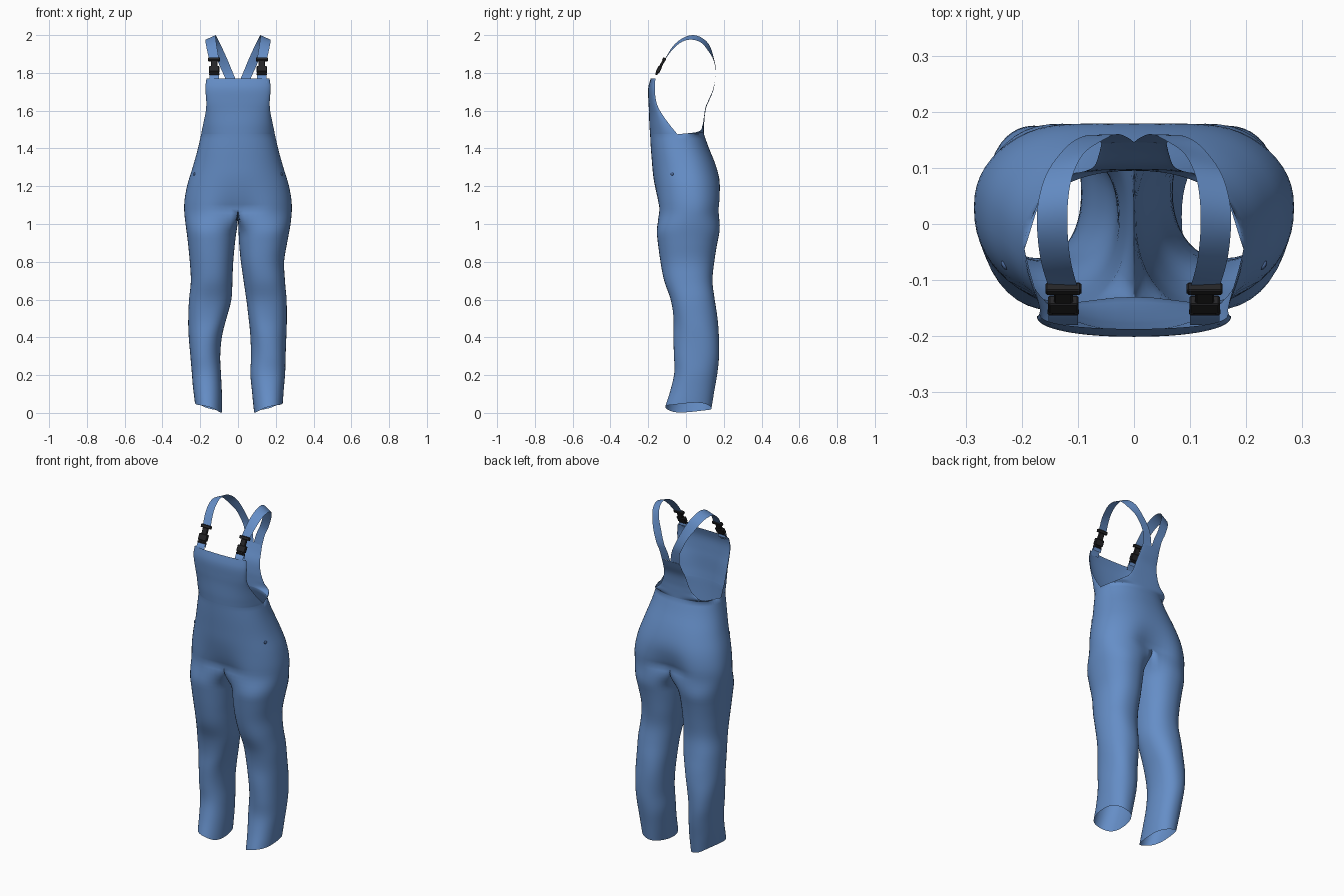
import bpy, bmesh, math
from mathutils import Matrix, Vector

if "Cube" in bpy.data.objects:
    bpy.data.objects.remove(bpy.data.objects["Cube"])


def material(name, rgb):
    m = bpy.data.materials.new(name)
    m.diffuse_color = (*rgb, 1)
    m.use_nodes = True
    m.node_tree.nodes["Principled BSDF"].inputs["Base Color"].default_value = m.diffuse_color
    return m


DENIM = material("denim blue", (0.13, 0.27, 0.57))
BLACK = material("black plastic", (0.018, 0.018, 0.02))
DARK = material("dark blue stud", (0.07, 0.14, 0.32))


def finish(name, bm, mat, smooth=True):
    bmesh.ops.remove_doubles(bm, verts=bm.verts, dist=0.0003)
    bmesh.ops.recalc_face_normals(bm, faces=bm.faces)
    me = bpy.data.meshes.new(name)
    bm.to_mesh(me)
    bm.free()
    me.materials.append(mat)
    for p in me.polygons:
        p.use_smooth = smooth
    ob = bpy.data.objects.new(name, me)
    bpy.context.collection.objects.link(ob)
    return ob


def sample(table, t):
    """Smooth interpolation of table rows keyed by their first column."""
    n = len(table)
    t = min(max(t, table[0][0]), table[-1][0])
    i = max(k for k in range(n - 1) if table[k][0] <= t)
    a, b = table[i], table[i + 1]
    p, q = table[max(i - 1, 0)], table[min(i + 2, n - 1)]
    h = b[0] - a[0]
    f = (t - a[0]) / h
    out = []
    for c in range(1, len(a)):
        ma = (b[c] - p[c]) / (b[0] - p[0]) * h
        mb = (q[c] - a[c]) / (q[0] - a[0]) * h
        out.append((2*f**3 - 3*f*f + 1) * a[c] + (f**3 - 2*f*f + f) * ma
                   + (3*f*f - 2*f**3) * b[c] + (f**3 - f*f) * mb)
    return out


def grid(bm, rows, wrap=False):
    vs = [[bm.verts.new(p) for p in r] for r in rows]
    for a, b in zip(vs, vs[1:]):
        n = len(a)
        for j in range(n if wrap else n - 1):
            k = (j + 1) % n
            bm.faces.new((a[j], a[k], b[k], b[j]))


# height, half width, front y, back y, y of the widest point
TORSO = [(.93, .268, -.153, .172, .02), (1.0, .279, -.16, .187, .025),
         (1.1, .285, -.166, .2, .03), (1.2, .27, -.17, .192, .02),
         (1.3, .24, -.178, .163, 0), (1.4, .212, -.186, .122, -.03),
         (1.475, .195, -.19, .095, -.045)]
# height, outer and inner x of left leg, of right leg, front y, back y
LEGS = [(0, .228, .085, .237, .085, -.11, .135), (.1, .238, .085, .243, .075, -.082, .15),
        (.2, .245, .09, .25, .066, -.063, .165), (.3, .253, .095, .253, .07, -.063, .175),
        (.4, .26, .085, .255, .065, -.065, .176), (.5, .262, .06, .257, .055, -.067, .166),
        (.6, .26, .036, .258, .045, -.082, .151), (.7, .25, .03, .249, .03, -.115, .141),
        (.8, .255, .025, .244, .015, -.135, .15), (.9, .265, .016, .26, .006, -.149, .166),
        (1.0, .277, .004, .278, .002, -.16, .187), (1.08, .284, 0, .284, 0, -.165, .198)]
# height, half width, centre y, edge y
BIB = [(1.475, .195, -.19, -.045), (1.487, .193, -.191, -.055), (1.53, .184, -.194, -.09),
       (1.6, .17, -.196, -.138), (1.65, .168, -.199, -.158), (1.72, .173, -.2, -.165),
       (1.77, .167, -.187, -.162)]
BACK = [(1.475, .195, .095, -.045), (1.487, .16, .095, .06), (1.52, .112, .096, .086),
        (1.56, .087, .098, .094), (1.62, .07, .108, .104), (1.67, .062, .13, .126),
        (1.71, .058, .146, .143)]
K, M, CROTCH, WAIST = 32, 10, 1.08, 1.475


def power(v, e=.9):
    return math.copysign(abs(v) ** e, v)


def torso_point(z, u):
    """u runs from 0 at centre front over the hip to pi at centre back."""
    w, yf, yb, ye = sample(TORSO, z)
    c = math.cos(u)
    y = ye + ((yf - ye) if c > 0 else (ye - yb)) * power(c)
    fade = max(0, 1 - abs(z - CROTCH) / .2) ** 2
    dip = .035 * fade if c > 0 else -(.045 * fade + .008 * max(0, 1 - abs(z - 1.15) / .2))
    return Vector((w * power(max(0, math.sin(u))), y + dip * abs(c) ** 14, z))


def leg_point(z, phi, side):
    """phi is measured around the leg from its outer side, front negative."""
    row = sample(LEGS, z)
    xo, xi = row[0:2] if side < 0 else row[2:4]
    yf, yb = row[4:6]
    fold = 1 + .018 * math.sin(3 * phi + 17 * z) * max(0, 1 - abs(z - .45) / .4)
    x = (xo + xi) / 2 + (xo - xi) / 2 * power(math.cos(phi)) * fold
    y = (yf + yb) / 2 + (yb - yf) / 2 * power(math.sin(phi)) * fold
    hem = .048 * (1 + math.cos(phi)) / 2 + .008 * (1 + math.sin(3 * phi)) / 2
    return Vector((x, y, z + hem * max(0, 1 - z / .3)))


def ring(z, side):
    f = min(max((CROTCH - z) / .14, 0), 1)
    f = f * f * (3 - 2 * f)
    open_angle = math.radians(140)
    pts = []
    for j in range(K + M):
        if j <= K:
            t = torso_point(z, math.pi * j / K)
            phi = open_angle * (2 * j / K - 1)
        else:
            g = (j - K) / M
            t = torso_point(z, math.pi).lerp(torso_point(z, 0), g)
            phi = open_angle + (2 * math.pi - 2 * open_angle) * g
        p = t.lerp(leg_point(z, phi, side), f)
        pts.append((side * p.x, p.y, p.z))
    return pts


def panel(table, start, end, side):
    """Bib or back panel: a quarter curve per row that narrows upwards."""
    rows = []
    for i in range(25):
        f = i / 24
        z = WAIST + (table[-1][0] - WAIST) * f ** 1.5
        w, yc, ye = sample(table, z)
        rows.append([])
        for j in range(start, end + 1):
            u = math.pi * j / K
            x = side * w * power(max(0, math.sin(u)))
            rows[-1].append((x, ye + (yc - ye) * power(abs(math.cos(u))), z))
    return rows


# Trousers, bib and back panel as one cloth shell
bm = bmesh.new()
for side in (-1, 1):
    grid(bm, [ring(CROTCH * i / 48, side) for i in range(49)], wrap=True)
    grid(bm, [ring(CROTCH + (WAIST - CROTCH) * i / 16, side)[:K + 1] for i in range(17)])
    grid(bm, panel(BIB, 0, K // 2, side))
    grid(bm, panel(BACK, K // 2, K, side))
finish("overalls_body", bm, DENIM)

# Shoulder straps: outer edge and inner edge along the path
STRAP = [(0, .152, -.113, 1.868, .1, -.115, 1.868), (1, .165, -.07, 1.925, .112, -.07, 1.94),
         (2, .172, -.02, 1.965, .118, -.02, 1.983), (3, .172, .03, 1.976, .118, .035, 2.0),
         (4, .16, .08, 1.96, .11, .085, 1.985), (5, .14, .115, 1.92, .09, .125, 1.945),
         (6, .112, .145, 1.87, .058, .148, 1.875), (7, .085, .158, 1.81, .031, .16, 1.81),
         (8, .066, .155, 1.765, .013, .155, 1.765), (9, .058, .143, 1.71, 0, .146, 1.71)]
# Parts of the clip: size x, y, z and position along the strap
CLIP = [(.064, .018, .018, .044), (.034, .014, .04, .018), (.054, .02, .036, -.016),
        (.044, .014, .014, -.036), (.056, .012, .01, -.044)]

for side, label in ((-1, "left"), (1, "right")):
    bm = bmesh.new()
    rows = []
    for i in range(37):
        v = sample(STRAP, i / 4)
        a, b = Vector(v[:3]), Vector(v[3:])
        rows.append([(side * p.x, p.y, p.z) for p in (a, a.lerp(b, .5), b)])
    grid(bm, rows)
    finish(label + "_strap", bm, DENIM)

    # Short tab that holds the clip on the bib
    bm = bmesh.new()
    grid(bm, [[(side * x, y, z) for x in (.1, .152)]
              for y, z in ((-.18, 1.75), (-.171, 1.772), (-.155, 1.797), (-.15, 1.797),
                           (-.158, 1.77))])
    finish(label + "_bib_tab", bm, DENIM)

    # Side release clip
    bm = bmesh.new()
    place = Matrix.Translation((side * .126, -.136, 1.832)) @ Matrix.Rotation(math.radians(-28), 4, 'X')
    for sx, sy, sz, along in CLIP:
        bmesh.ops.create_cube(bm, size=1, matrix=place @ Matrix.Translation((0, 0, along))
                              @ Matrix.Diagonal((sx, sy, sz, 1)))
    clip = finish(label + "_clip", bm, BLACK, False)
    bev = clip.modifiers.new("soft edges", 'BEVEL')
    bev.width = .003

    # Hip stud lying on the cloth
    p = torso_point(1.265, math.radians(66))
    q = torso_point(1.265, math.radians(70)) - p
    n = Vector((q.y * side, -q.x, 0)).normalized()
    bm = bmesh.new()
    bmesh.ops.create_uvsphere(bm, u_segments=12, v_segments=6, radius=.009,
                              matrix=Matrix.Translation((side * p.x, p.y, p.z))
                              @ n.to_track_quat('Z', 'Y').to_matrix().to_4x4()
                              @ Matrix.Diagonal((1, 1, .5, 1)))
    finish(label + "_hip_stud", bm, DARK)
